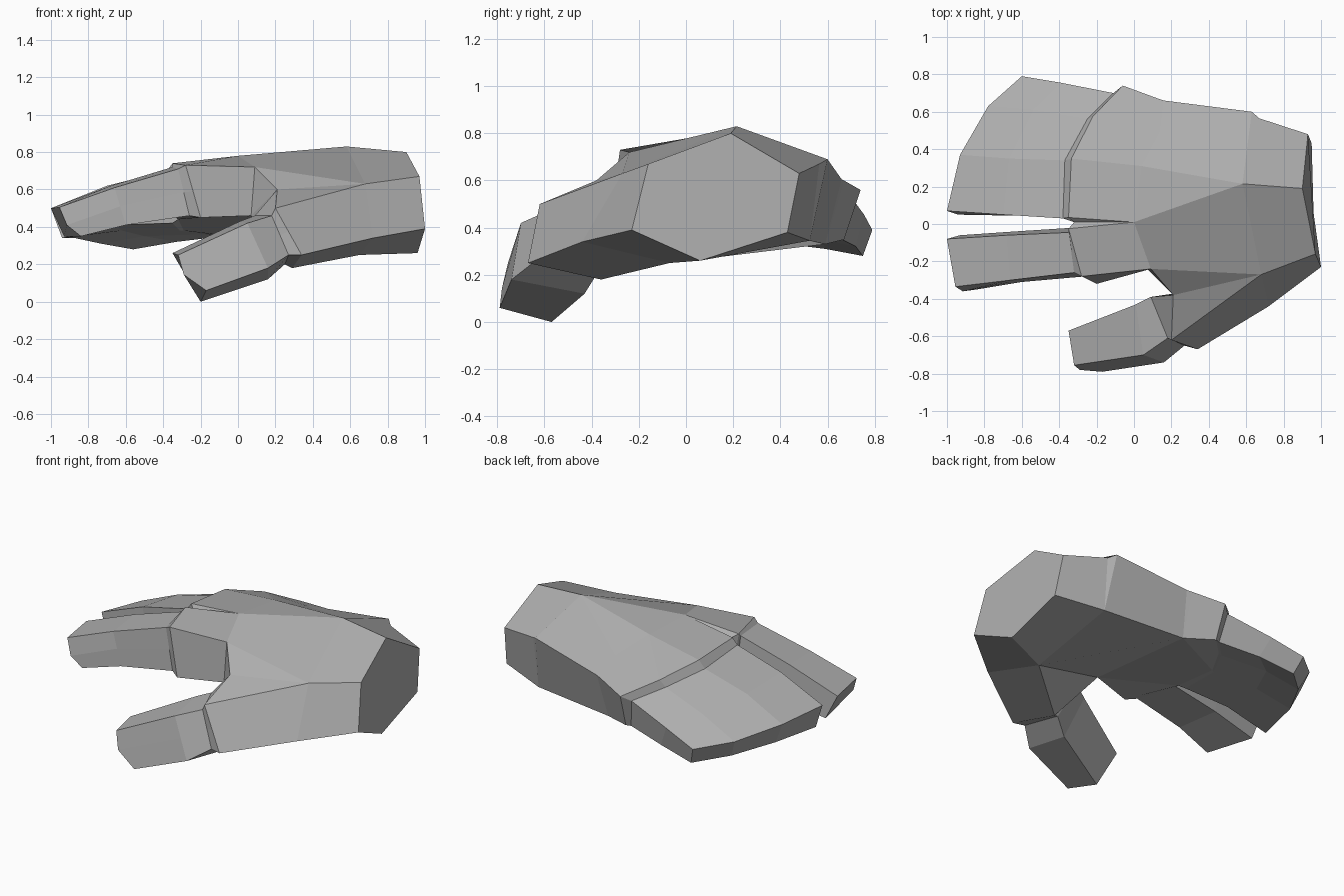
import bpy
import bmesh
from mathutils import Vector

if "Cube" in bpy.data.objects:
    bpy.data.objects.remove(bpy.data.objects["Cube"])

grey = bpy.data.materials.new("warm_grey")
grey.diffuse_color = (0.42, 0.42, 0.42, 1)
grey.use_nodes = True
grey.node_tree.nodes["Principled BSDF"].inputs["Base Color"].default_value = grey.diffuse_color


def build(name, verts, faces):
    """Flat-shaded mesh object with outward normals."""
    bm = bmesh.new()
    vs = [bm.verts.new(v) for v in verts]
    for f in faces:
        bm.faces.new([vs[i] for i in f])
    bmesh.ops.recalc_face_normals(bm, faces=bm.faces)
    mesh = bpy.data.meshes.new(name)
    bm.to_mesh(mesh)
    bm.free()
    mesh.materials.append(grey)
    obj = bpy.data.objects.new(name, mesh)
    bpy.context.collection.objects.link(obj)


def loft(name, rings):
    """Skin matching rings, open at the root, closed at the tip."""
    n = len(rings[0])
    verts = [p for r in rings for p in r]
    faces = [(k * n + i, k * n + (i + 1) % n, (k + 1) * n + (i + 1) % n, (k + 1) * n + i)
             for k in range(len(rings) - 1) for i in range(n)]
    last = (len(rings) - 1) * n
    if n == 8:   # wide tip: one quad per finger
        faces += [(last + i, last + i + 1, last + 6 - i, last + 7 - i) for i in range(3)]
    else:
        faces.append(tuple(last + i for i in range(n)))
    build(name, verts, faces)


def split_outer(r):
    """Four-point ring with an extra point halfway down its outer side."""
    return [r[0], r[1], (Vector(r[1]) + Vector(r[2])) / 2, r[2], r[3]]


# Named corner points of the palm
P = {
    # wrist end
    "Ta": (.90, .19, .80), "Fa": (.97, -.16, .67), "Ga": (1.0, -.23, .39),
    "Ba": (.96, .06, .26), "Da": (.95, .43, .38), "Ea": (.93, .48, .63),
    # back of the hand
    "Tb": (.58, .215, .83), "Fb": (.68, -.27, .63), "Gb": (.72, -.44, .34),
    "Bb": (.65, -.07, .25), "Db": (.66, .525, .345), "Eb": (.63, .60, .69),
    "Ec": (.67, .565, .67),
    # thumb mound
    "F": (.20, -.62, .50), "G": (.34, -.67, .25), "B": (.29, -.36, .18),
    # web between thumb and first finger
    "C1": (.09, -.24, .72), "C2": (.21, -.38, .60), "C3": (.07, -.24, .46),
    # behind the knuckles, with a small crease on the outer side
    "T": (0, .01, .78), "U": (.04, .31, .762), "N": (.14, .50, .675),
    "E1": (.16, .66, .605), "E2": (.13, .67, .60), "D": (.13, .59, .33),
    # knuckles, upper then lower, with a dip between the two fingers
    "K1": (-.28, -.28, .73), "K0": (-.35, -.025, .74), "V": (-.32, .01, .72),
    "M0": (-.35, .035, .74), "M1": (-.335, .35, .715),
    "M2": (-.22, .575, .645), "M3": (-.06, .74, .56),
    "k1": (-.20, -.32, .45), "k0": (-.32, .01, .44), "m1": (-.29, .35, .38),
    "m2": (-.17, .55, .36), "m3": (-.05, .67, .35),
}
names = list(P)

palm_faces = ["Ta Fa Ga Ba Da Ea"]
ring = "TFGBD"
for a, b in zip(ring, ring[1:]):      # cuff
    palm_faces.append(f"{a}a {b}a {b}b {a}b")
palm_faces += [
    "Ta Ea Ec Eb Tb", "Ea Da Db Ec", "Ec Db Eb",
    # thumb mound and web
    "Fb C2 F", "Fb C1 C2", "Gb Fb F G", "Bb Gb G B", "C1 C3 C2", "C2 C3 B",
    # upper surface
    "Tb T C1 Fb", "Tb U T", "Tb N U", "Tb Eb E1 N", "N E1 E2",
    "T K0 K1 C1", "T V K0", "T M0 V", "T U M1 M0",
    "U M2 M1", "U N M2", "N E2 M3 M2",
    # inner and outer sides
    "C1 K1 k1 C3", "Eb Db D E1", "E1 D E2", "E2 D m3 M3",
    "K0 V k0", "V M0 k0",
    # underside
    "Bb B C3", "Bb C3 D Db", "C3 k1 k0", "C3 k0 m1 D", "D m1 m2 m3",
]
build("palm", list(P.values()), [[names.index(s) for s in f.split()] for f in palm_faces])

# First finger: ring order is inner top, outer top, outer low, inner low
finger = [
    [P[s] for s in ("K0", "K1", "k1", "k0")],
    [(-.35, -.045, .72), (-.32, -.26, .71), (-.26, -.28, .46), (-.33, -.02, .45)],
    [(-.68, -.06, .62), (-.66, -.30, .61), (-.60, -.31, .41), (-.64, -.04, .41)],
]
loft("first_finger", [split_outer(r) for r in finger] + [
    [(-1.0, -.08, .50), (-.955, -.335, .505), (-.915, -.36, .41),
     (-.84, -.35, .35), (-.93, -.06, .35)]])

# Three joined fingers: four points over the top, four back underneath
loft("joined_fingers", [
    [P[s] for s in ("M0", "M1", "M2", "M3", "m3", "m2", "m1", "k0")],
    [(-.38, .03, .70), (-.37, .34, .665), (-.25, .56, .60), (-.11, .70, .53),
     (-.08, .66, .35), (-.20, .54, .36), (-.31, .34, .38), (-.35, .04, .42)],
    [(-.70, .05, .62), (-.67, .35, .59), (-.54, .61, .53), (-.39, .755, .455),
     (-.33, .72, .32), (-.50, .58, .35), (-.62, .35, .38), (-.66, .045, .41)],
    [(-1.0, .07, .50), (-.93, .37, .475), (-.78, .63, .425), (-.60, .79, .39),
     (-.56, .75, .28), (-.73, .59, .31), (-.87, .35, .34), (-.94, .05, .34)],
])

# Thumb
thumb = [
    [P[s] for s in ("C2", "F", "G", "B")],
    [(.09, -.39, .46), (.18, -.61, .46), (.27, -.65, .25), (.25, -.38, .20)],
    [(.01, -.43, .43), (.05, -.70, .42), (.16, -.74, .18), (.16, -.43, .12)],
]
loft("thumb", [split_outer(r) for r in thumb] + [
    [(-.35, -.57, .26), (-.32, -.755, .25), (-.29, -.78, .145),
     (-.17, -.79, .06), (-.20, -.57, 0)]])
